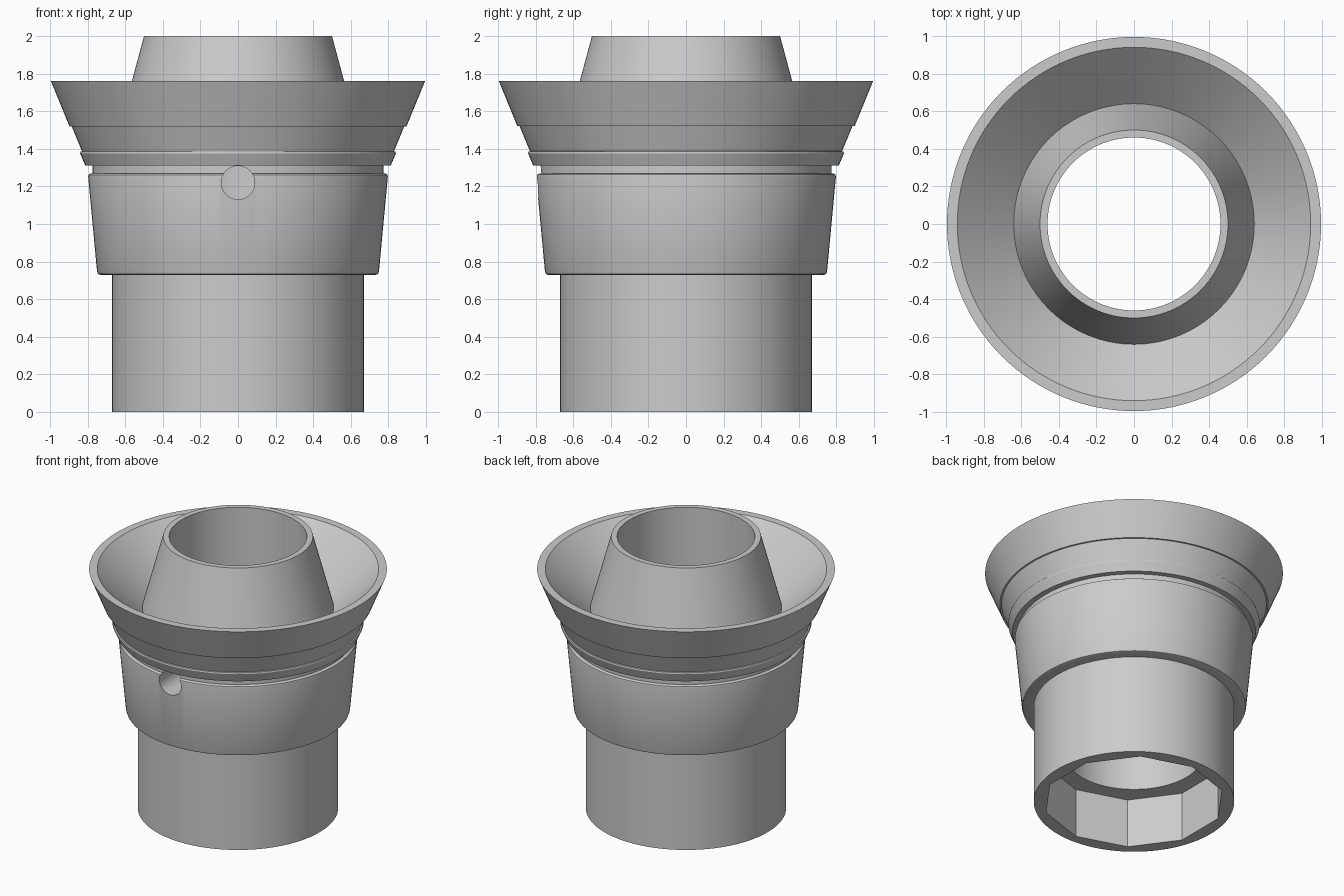
import bpy, bmesh, math

if "Cube" in bpy.data.objects:
    bpy.data.objects.remove(bpy.data.objects["Cube"])

SEGMENTS = 128


def add_object(name, bm):
    bmesh.ops.recalc_face_normals(bm, faces=bm.faces)
    mesh = bpy.data.meshes.new(name)
    bm.to_mesh(mesh)
    bm.free()
    obj = bpy.data.objects.new(name, mesh)
    bpy.context.collection.objects.link(obj)
    return obj


def lathe(name, profile):
    """Revolve a closed (radius, z) profile around the z axis."""
    bm = bmesh.new()
    rings = []
    for i in range(SEGMENTS):
        a = 2 * math.pi * i / SEGMENTS
        rings.append([bm.verts.new((r * math.cos(a), r * math.sin(a), z))
                      for r, z in profile])
    n = len(profile)
    for i in range(SEGMENTS):
        here, there = rings[i], rings[(i + 1) % SEGMENTS]
        for j in range(n):
            k = (j + 1) % n
            bm.faces.new((here[j], there[j], there[k], here[k]))
    return add_object(name, bm)


def prism(name, sides, radius, depth, location, rotation):
    bpy.ops.mesh.primitive_cylinder_add(vertices=sides, radius=radius, depth=depth,
                                        location=location, rotation=rotation)
    obj = bpy.context.object
    obj.name = name
    obj.hide_render = True
    return obj


def cut(target, cutter):
    mod = target.modifiers.new(cutter.name, 'BOOLEAN')
    mod.operation = 'DIFFERENCE'
    mod.solver = 'EXACT'
    mod.object = cutter
    bpy.ops.object.select_all(action='DESELECT')
    target.select_set(True)
    bpy.context.view_layer.objects.active = target
    bpy.ops.object.modifier_apply(modifier=mod.name)
    bpy.data.objects.remove(cutter, do_unlink=True)


# Sleeve, tapered collar, groove, flared funnel and inner nozzle
body = lathe("funnel_fitting", [
    (0.46, 0), (0.67, 0), (0.67, 0.73),                       # lower sleeve
    (0.735, 0.73), (0.745, 0.734), (0.75, 0.747),             # rounded collar foot
    (0.797, 1.25), (0.795, 1.262), (0.785, 1.268),            # collar top
    (0.773, 1.268), (0.773, 1.31),                            # groove
    (0.812, 1.31), (0.84, 1.375), (0.838, 1.385), (0.83, 1.387),  # ring
    (0.885, 1.52), (0.897, 1.52), (0.995, 1.76),              # flared rim
    (0.94, 1.76), (0.64, 1.48),                               # funnel inside
    (0.50, 2.0), (0.46, 2.0),                                 # nozzle and bore
])

# Ten-sided socket in the underside
cut(body, prism("socket_cutter", 10, 0.605, 0.72, (0, 0, 0), (0, 0, 0)))

# Round hole through the front wall
cut(body, prism("hole_cutter", 48, 0.089, 0.9, (0, -0.65, 1.22), (math.pi / 2, 0, 0)))

bpy.ops.object.shade_smooth_by_angle(angle=math.radians(25))
